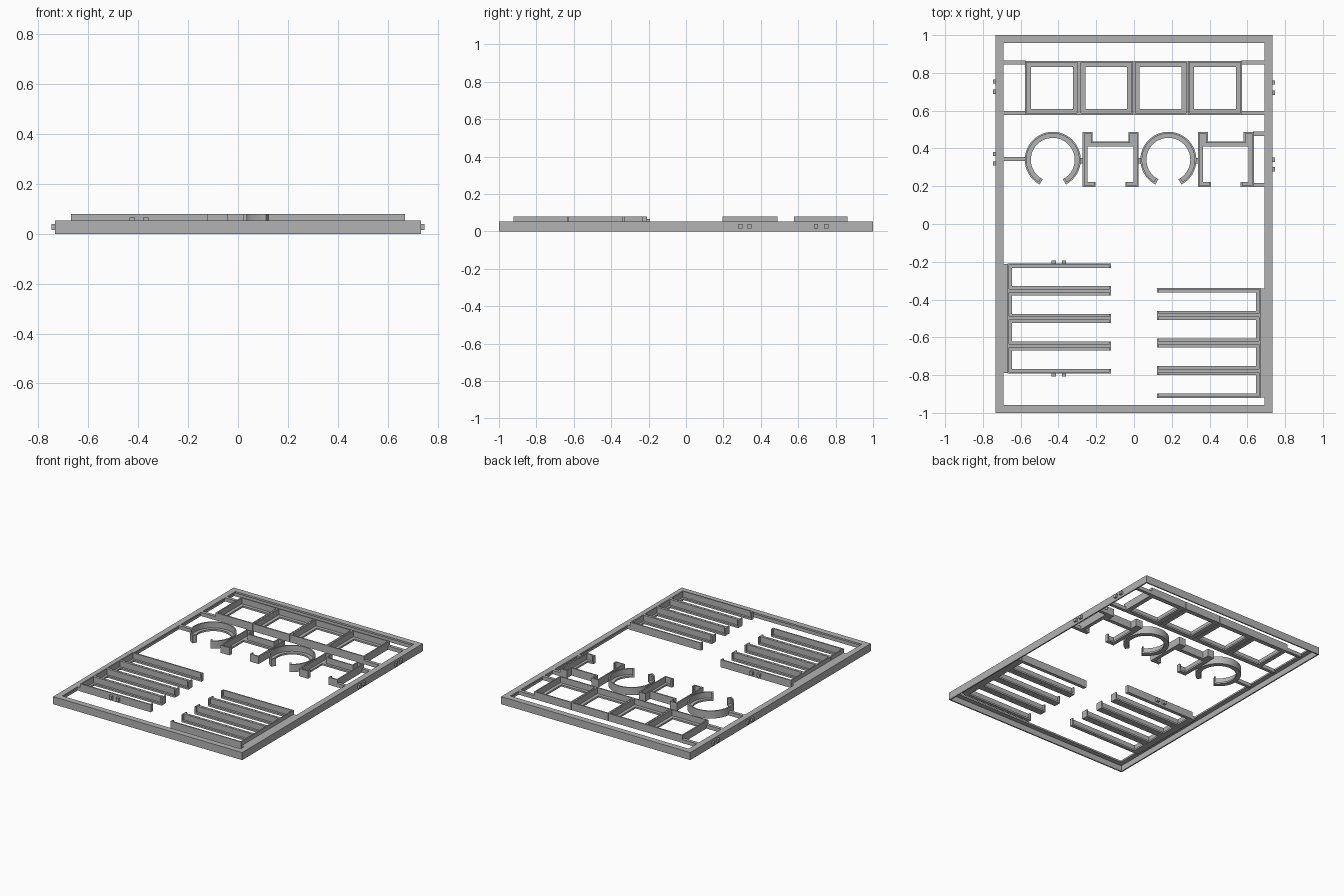
import bpy, bmesh, math
from mathutils import Vector

cube = bpy.data.objects.get("Cube")
if cube:
    bpy.data.objects.remove(cube, do_unlink=True)

grey = bpy.data.materials.new("plain grey")
grey.use_nodes = True
COLOR = (0.45, 0.45, 0.45, 1)
grey.diffuse_color = COLOR
grey.node_tree.nodes["Principled BSDF"].inputs["Base Color"].default_value = COLOR

FRAME_TOP = 0.053
LOW, HIGH = 0.027, 0.08
WALL, FLOOR = 0.009, 0.012


def add_object(name, bm):
    bmesh.ops.remove_doubles(bm, verts=bm.verts, dist=0.0001)
    bmesh.ops.recalc_face_normals(bm, faces=bm.faces)
    mesh = bpy.data.meshes.new(name)
    bm.to_mesh(mesh)
    bm.free()
    mesh.materials.append(grey)
    ob = bpy.data.objects.new(name, mesh)
    bpy.context.collection.objects.link(ob)
    return ob


def box(name, x0, x1, y0, y1, z0, z1):
    bm = bmesh.new()
    bmesh.ops.create_cube(bm, size=1)
    for v in bm.verts:
        v.co = (x0 + (v.co.x + 0.5) * (x1 - x0),
                y0 + (v.co.y + 0.5) * (y1 - y0),
                z0 + (v.co.z + 0.5) * (z1 - z0))
    return add_object(name, bm)


def angle_section(width):
    """Floor at the bottom with a thin wall on the outer edge."""
    f = LOW + FLOOR
    return [(0, LOW), (width, LOW), (width, f), (WALL, f), (WALL, HIGH), (0, HIGH)]


def sweep(name, path, section, closed=False):
    """Sweep an (inward offset, height) section along a counterclockwise path."""
    pts = [Vector(p) for p in path]
    n = len(pts)
    normals = []
    for i in range(n):
        d = (pts[(i + 1) % n] - pts[i]).normalized()
        normals.append(Vector((-d.y, d.x)))
    bm = bmesh.new()
    rings = []
    for i, p in enumerate(pts):
        a, b = normals[i - 1], normals[i]
        if not closed and i == 0:
            a = b
        if not closed and i == n - 1:
            b = a
        mitre = (a + b) / (1 + a.dot(b))
        rings.append([bm.verts.new((*(p + mitre * o), z)) for o, z in section])
    for i in range(n if closed else n - 1):
        r, s = rings[i], rings[(i + 1) % n]
        for k in range(len(section)):
            m = (k + 1) % len(section)
            bm.faces.new((r[k], s[k], s[m], r[m]))
    if not closed:
        bm.faces.new(rings[0])
        bm.faces.new(rings[-1])
    return add_object(name, bm)


def rectangle(x0, x1, y0, y1):
    return [(x0, y0), (x1, y0), (x1, y1), (x0, y1)]


# Outer frame: flat top with a wall hanging from its outer edge
under = FRAME_TOP - FLOOR
sweep("outer_frame", rectangle(-0.733, 0.733, -1, 1),
      [(0, 0), (WALL, 0), (WALL, under), (0.042, under), (0.042, FRAME_TOP), (0, FRAME_TOP)],
      closed=True)

# Pegs on the frame sides
for side, name, ys in ((-1, "right_peg", (0.755, 0.70, 0.37, 0.32)),
                       (1, "left_peg", (0.75, 0.695, 0.34, 0.29))):
    for y in ys:
        xs = sorted((side * 0.73, side * 0.747))
        box(name, *xs, y - 0.011, y + 0.011, 0.016, 0.039)

# Row of square trays
for i in range(4):
    x = -0.578 + i * 0.288
    sweep("square_tray", rectangle(x, x + 0.286, 0.578, 0.864),
          angle_section(0.032), closed=True)

# Open rings
for cx in (-0.43, 0.182):
    half_gap = math.radians(28)
    start, span = half_gap - math.pi / 2, 2 * math.pi - 2 * half_gap
    arc = [(cx + 0.148 * math.cos(start + span * i / 64),
            0.34 + 0.148 * math.sin(start + span * i / 64)) for i in range(65)]
    ring = sweep("open_ring", arc, angle_section(0.032))
    bpy.ops.object.select_all(action="DESELECT")
    ring.select_set(True)
    bpy.context.view_layer.objects.active = ring
    bpy.ops.object.shade_smooth_by_angle(angle=math.radians(30))
    block = [(0, LOW), (0.032, LOW), (0.032, HIGH), (0, HIGH)]
    for end in (arc[:2], arc[-2:]):
        sweep("ring_end", end, block)

# Bracket clips with raised shoulders and inward feet
w = 0.0265
half = [(0.079, 0.195 + w), (0.079, 0.195), (0.148, 0.195),
        (0.148, 0.488), (0.095, 0.488), (0.095, 0.438)]
outline = half + [(-x, y) for x, y in reversed(half)]
for cx in (-0.124, 0.486):
    sweep("bracket_clip", [(cx + x, y) for x, y in outline], angle_section(w))

# Small links between rings and clips
for x in (-0.278, 0.027, 0.333):
    box("small_link", x - 0.01, x + 0.01, 0.32, 0.35, LOW, FRAME_TOP)

# Stacked three-sided rails, open towards the middle
w = 0.024
for side, top, name in ((-1, -0.208, "right_rail"), (1, -0.338, "left_rail")):
    for i in range(4):
        y1 = top - i * 0.146
        y0 = y1 - 0.1455
        path = [(-0.122, y1 - w), (-0.122, y1), (-0.67, y1),
                (-0.67, y0), (-0.122, y0), (-0.122, y0 + w)]
        if side > 0:
            path = [(-x, y) for x, y in reversed(path)]
        sweep(name, path, angle_section(w))
    xs = sorted((side * 0.668, side * 0.695))
    box(name + "_mount", *xs, top - 0.58, top - 0.003, LOW, FRAME_TOP)

# Pegs on the right rail stack
for x in (-0.425, -0.37):
    for y in (-0.201, -0.799):
        box("rail_peg", x - 0.011, x + 0.011, y - 0.009, y + 0.009, 0.043, 0.066)

# Support bars joining the parts to the frame
for x0, x1, y in ((-0.695, -0.575, 0.855), (-0.695, -0.575, 0.588),
                  (0.57, 0.695, 0.855), (0.57, 0.695, 0.588),
                  (-0.695, -0.575, 0.345),
                  (0.63, 0.695, 0.478), (0.63, 0.695, 0.207)):
    box("support_bar", x0, x1, y - 0.011, y + 0.011, LOW, FRAME_TOP)
